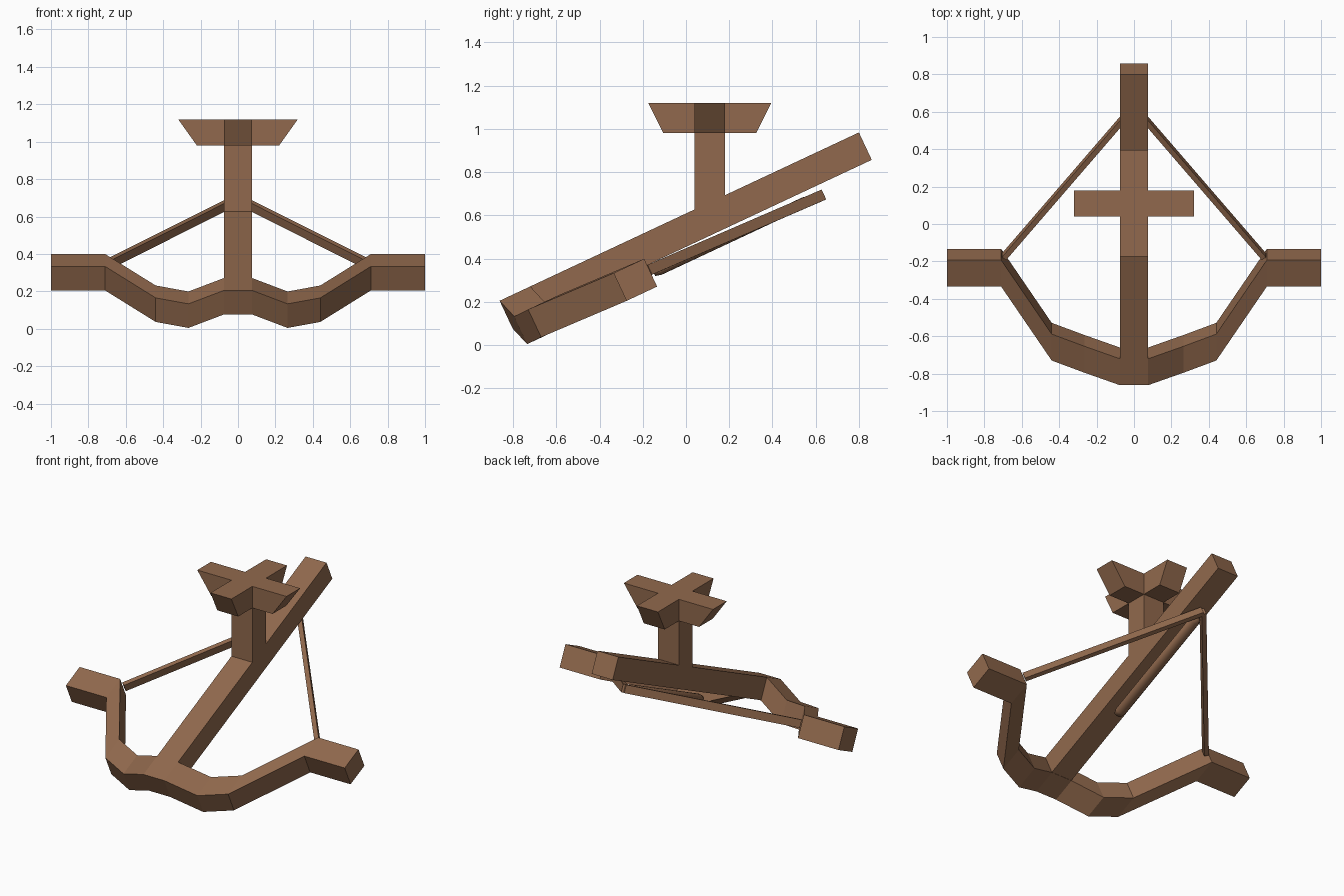
import bpy, bmesh, math
from mathutils import Vector

if "Cube" in bpy.data.objects:
    bpy.data.objects.remove(bpy.data.objects["Cube"])

wood = bpy.data.materials.new("brown wood")
wood.diffuse_color = (0.283, 0.141, 0.074, 1)
wood.use_nodes = True
wood.node_tree.nodes["Principled BSDF"].inputs["Base Color"].default_value = wood.diffuse_color

A = math.radians(25.1)
U = Vector((0, math.cos(A), math.sin(A)))    # along the tilted stock
N = Vector((0, -math.sin(A), math.cos(A)))   # out of its top face
O = Vector((0, -0.862, 0.205))               # front top edge of the stock


def finish(name, bm):
    bmesh.ops.remove_doubles(bm, verts=bm.verts, dist=1e-5)
    bmesh.ops.recalc_face_normals(bm, faces=bm.faces)
    me = bpy.data.meshes.new(name)
    bm.to_mesh(me)
    bm.free()
    me.materials.append(wood)
    ob = bpy.data.objects.new(name, me)
    bpy.context.collection.objects.link(ob)
    return ob


def loft(name, sections):
    """Skin a list of closed sections and cap both ends."""
    bm = bmesh.new()
    rings = [[bm.verts.new(p) for p in s] for s in sections]
    for r, q in zip(rings, rings[1:]):
        for i in range(len(r)):
            j = (i + 1) % len(r)
            bm.faces.new((r[i], r[j], q[j], q[i]))
    bm.faces.new(rings[0])
    bm.faces.new(rings[-1])
    return finish(name, bm)


def quad(p, a, b):
    return [p, p + a, p + a + b, p + b]


# stock: long tilted beam
X = Vector((0.15, 0, 0))
start = O - X / 2
loft("stock", [quad(start, X, N * -0.14), quad(start + U * 1.835, X, N * -0.14)])

# bow: constant tilted section along a path of front top edge points
half = [(0.075, -0.862, 0.205), (0.265, -0.795, 0.133), (0.44, -0.73, 0.165),
        (0.71, -0.335, 0.333), (1.0, -0.335, 0.333)]
path = [Vector((-x, y, z)) for x, y, z in reversed(half)] + [Vector(p) for p in half]
loft("bow", [quad(p, U * 0.156, N * -0.142) for p in path])

# bow strings: from the bow tips to a point under the stock
for s, label in ((-1, "left"), (1, "right")):
    a = Vector((s * 0.695, -0.175, 0.345))
    b = Vector((0, 0.63, 0.693))
    side = (b - a).cross(N).normalized() * 0.028
    up = N * 0.05
    loft(label + "_string", [quad(p - side / 2 - up / 2, side, up) for p in (a, b)])

# bolt: smooth rounded rod hanging under the stock
rings = []
for u, r in ((0.70, 0.7), (0.73, 1), (1.47, 1), (1.50, 0.7)):
    c = O + U * u - N * 0.185
    rings.append([c + Vector((0.035 * r * math.cos(t), 0, 0)) + N * (0.024 * r * math.sin(t))
                  for t in [k * math.tau / 16 for k in range(16)]])
bolt = loft("bolt", rings)
for f in bolt.data.polygons:
    f.use_smooth = True

# post: upright square column
C = Vector((0, 0.11, 0))
loft("post", [quad(C + Vector((-0.075, -0.07, z)), X, Vector((0, 0.14, 0))) for z in (0.57, 0.99)])


# cap: cross with four arms flaring outward
def cross(rx, ry, z):
    w, d = 0.075, 0.07
    pts = [(rx, -d), (rx, d), (w, d), (w, ry), (-w, ry), (-w, d),
           (-rx, d), (-rx, -d), (-w, -d), (-w, -ry), (w, -ry), (w, -d)]
    return [C + Vector((x, y, z)) for x, y in pts]


loft("cross_cap", [cross(0.22, 0.215, 0.98), cross(0.32, 0.285, 1.12)])
